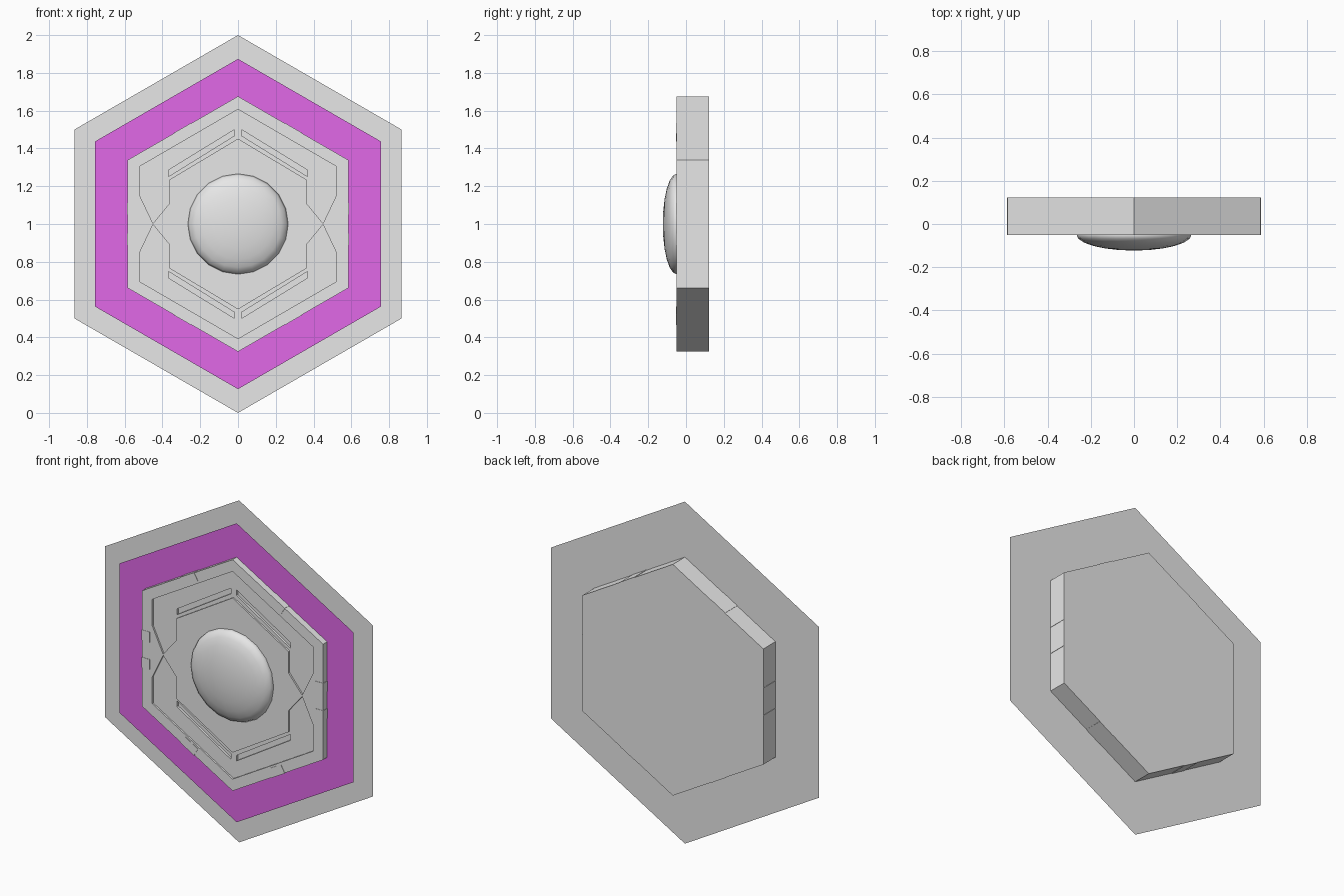
import bpy, bmesh, math
from mathutils import Matrix

if "Cube" in bpy.data.objects:
    bpy.data.objects.remove(bpy.data.objects["Cube"])

CZ = 1.0          # height of the emblem centre
FRONT, BACK = -0.05, 0.122


def material(name, rgb):
    m = bpy.data.materials.new(name)
    m.diffuse_color = (*rgb, 1)
    m.use_nodes = True
    m.node_tree.nodes["Principled BSDF"].inputs["Base Color"].default_value = m.diffuse_color
    return m


GREY = material("light_grey", (0.8, 0.8, 0.8))
PURPLE = material("purple", (0.75, 0.14, 0.8))


def finish(name, bm, mat):
    mesh = bpy.data.meshes.new(name)
    bm.to_mesh(mesh)
    bm.free()
    mesh.materials.append(mat)
    ob = bpy.data.objects.new(name, mesh)
    bpy.context.collection.objects.link(ob)
    return ob


def hexagon(r):
    # pointed top, x/z coordinates around the centre
    return [(r * math.sin(i * math.pi / 3), r * math.cos(i * math.pi / 3)) for i in range(6)]


def prism(bm, outline, y0, y1):
    front = [bm.verts.new((x, y0, CZ + z)) for x, z in outline]
    back = [bm.verts.new((x, y1, CZ + z)) for x, z in outline]
    bm.faces.new(front)
    bm.faces.new(back[::-1])
    n = len(outline)
    for i in range(n):
        j = (i + 1) % n
        bm.faces.new((front[i], back[i], back[j], front[j]))


def hex_ring(name, outer, inner, y, mat):
    # flat sheet facing the front
    bm = bmesh.new()
    a = [bm.verts.new((x, y, CZ + z)) for x, z in hexagon(outer)]
    b = [bm.verts.new((x, y, CZ + z)) for x, z in hexagon(inner)]
    for i in range(6):
        j = (i + 1) % 6
        f = bm.faces.new((a[i], a[j], b[j], b[i]))
        f.normal_update()
        if f.normal.y > 0:
            f.normal_flip()
    return finish(name, bm, mat)


def cut(target, name, outlines, y0, y1):
    bm = bmesh.new()
    for o in outlines:
        prism(bm, o, y0, y1)
    bmesh.ops.recalc_face_normals(bm, faces=bm.faces[:])
    cutter = finish(name, bm, GREY)
    cutter.hide_render = True
    cutter.hide_viewport = True
    mod = target.modifiers.new(name, 'BOOLEAN')
    mod.object = cutter
    mod.operation = 'DIFFERENCE'
    mod.solver = 'EXACT'


# flat backing sheets
R = 0.676
hex_ring("outer_border", 1.0, R - 0.01, 0.01, GREY)
hex_ring("purple_band", 0.874, R - 0.01, -0.012, PURPLE)

# thick hexagonal body
bm = bmesh.new()
prism(bm, hexagon(R), FRONT, BACK)
bmesh.ops.recalc_face_normals(bm, faces=bm.faces[:])
body = finish("hexagon_body", bm, GREY)

# shallow channels, upper and lower, pinched together at the sides
half_out = [(0.45, 0.003), (0.52, 0.15), (0.52, 0.305)]
half_in = [(0.362, 0.235), (0.362, 0.11)]
groove = ([p for p in half_out] + [(0, 0.607)] + [(-x, z) for x, z in half_out[::-1]]
          + [(-x, z) for x, z in half_in[::-1]] + [(0, 0.452)] + half_in)
cut(body, "channel_cutter", [groove, [(x, -z) for x, z in groove]], -0.07, -0.04)

# four slim slots in the channel floor
slot = [(0.018, 0.468), (0.018, 0.5), (0.367, 0.286), (0.367, 0.252)]
cut(body, "slot_cutter", [[(sx * x, sz * z) for x, z in slot]
                          for sx in (1, -1) for sz in (1, -1)], -0.06, -0.027)

# almost flush straps around the edge
bm = bmesh.new()
T = 0.002
apothem = R * math.cos(math.pi / 6)
for k in range(6):
    a = k * math.pi / 3
    # upright sides carry a pair of straps, slanted sides carry one
    spans = [(0.05, 0.11), (-0.11, -0.05)] if k % 3 == 0 else [(-0.052, 0.052)]
    if k % 3:
        spans = [(-0.052, 0.052)]
    for lo, hi in spans:
        rect = [(apothem - 0.05, lo), (apothem + T, lo), (apothem + T, hi), (apothem - 0.05, hi)]
        turned = [(x * math.cos(a) - z * math.sin(a), x * math.sin(a) + z * math.cos(a)) for x, z in rect]
        prism(bm, turned, FRONT - T, BACK)
bmesh.ops.recalc_face_normals(bm, faces=bm.faces[:])
finish("edge_straps", bm, GREY)

# flattened dome in the middle
bm = bmesh.new()
bmesh.ops.create_uvsphere(bm, u_segments=20, v_segments=12, radius=1,
                          matrix=Matrix.Translation((0, -0.05, CZ))
                          @ Matrix.Diagonal((0.266, 0.073, 0.266, 1))
                          @ Matrix.Rotation(math.pi / 2, 4, 'X'))
for f in bm.faces:
    f.smooth = True
finish("centre_dome", bm, GREY)
